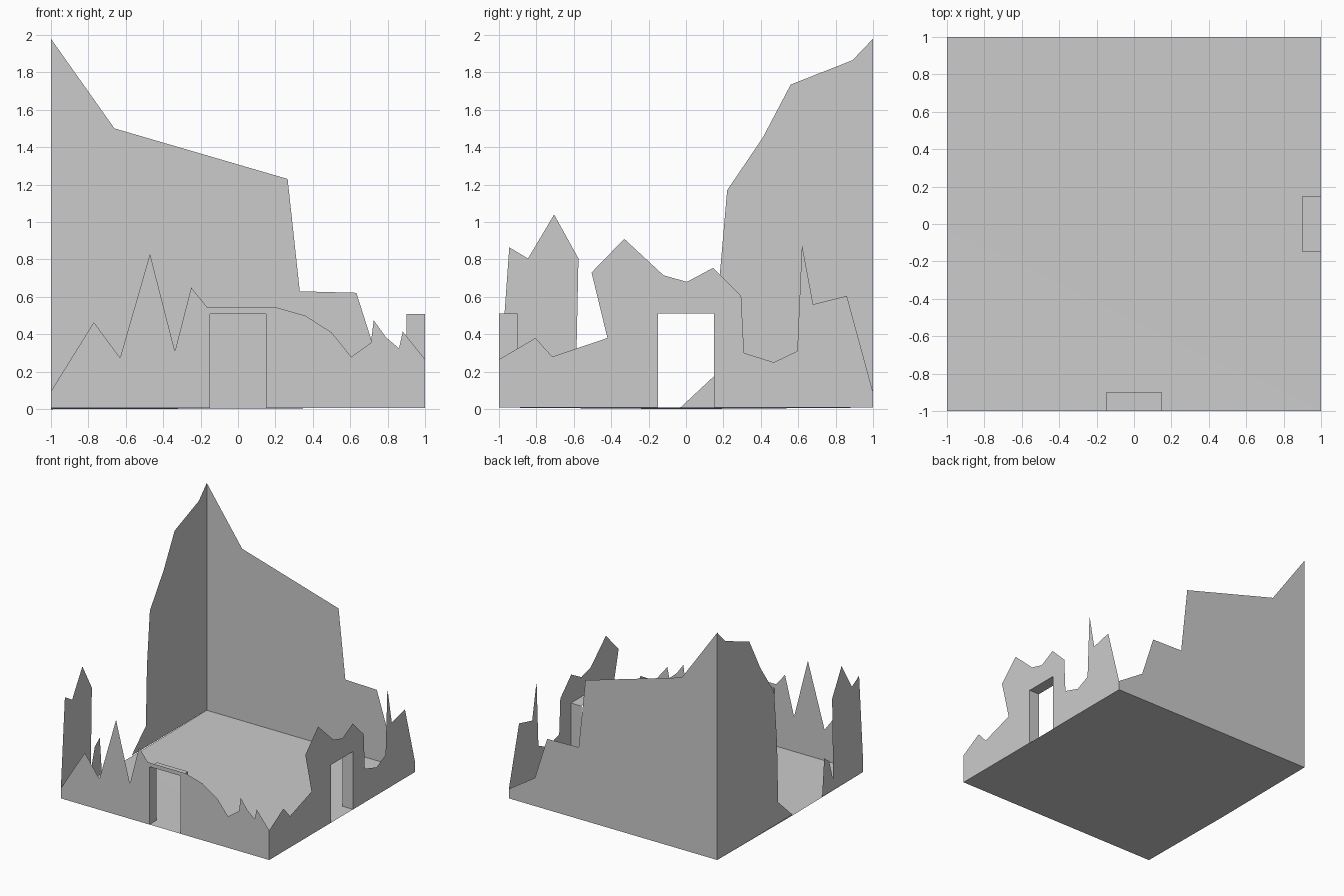
import bpy
import bmesh

if "Cube" in bpy.data.objects:
    bpy.data.objects.remove(bpy.data.objects["Cube"])

BASE = 0.008           # floor level
DOOR, HEAD, DEPTH = 0.15, 0.51, 0.10


def sheet(name, faces):
    """Single-sided sheet object from a list of polygons."""
    bm = bmesh.new()
    for poly in faces:
        bm.faces.new([bm.verts.new(p) for p in poly])
    bmesh.ops.remove_doubles(bm, verts=bm.verts, dist=1e-4)
    ngons = [f for f in bm.faces if len(f.verts) > 4]
    bmesh.ops.triangulate(bm, faces=ngons, ngon_method='EAR_CLIP')
    mesh = bpy.data.meshes.new(name)
    bm.to_mesh(mesh)
    bm.free()
    obj = bpy.data.objects.new(name, mesh)
    bpy.context.collection.objects.link(obj)
    return obj


def wall(name, top, place, door=False):
    """Ruined wall: broken top line closed down to the floor, optional doorway."""
    outline = list(top) + [(top[-1][0], BASE)]
    if door:
        outline += [(DOOR, BASE), (DOOR, HEAD), (-DOOR, HEAD), (-DOOR, BASE)]
    outline.append((top[0][0], BASE))
    sheet(name, [[place(u, z) for u, z in outline]])


def door_frame(name, place):
    """Side and head linings that run inward from the doorway."""
    path = [(-DOOR, BASE), (-DOOR, HEAD), (DOOR, HEAD), (DOOR, BASE)]
    sheet(name, [[place(*a, 0), place(*b, 0), place(*b, DEPTH), place(*a, DEPTH)]
                 for a, b in zip(path, path[1:])])


def front(u, z, d=0):
    return (u, -1 + d, z)


def right(u, z, d=0):
    return (1 - d, u, z)


def back(u, z):
    return (u, 1, z)


def left(u, z):
    return (-1, u, z)


# floor, sagging slightly at the gap in the left wall
sheet("floor", [[(-1, -1, BASE), (1, -1, BASE), (1, 1, BASE),
                 (-1, 1, BASE), (-1, -0.03, 0.0)]])

# front wall with doorway
wall("front_wall", [(-1, .095), (-.77, .465), (-.63, .275), (-.47, .83), (-.337, .31),
                    (-.25, .65), (-.165, .545), (.2, .545), (.36, .5), (.5, .41),
                    (.605, .28), (.71, .355), (.725, .475), (.79, .385), (.86, .325),
                    (.88, .415), (1, .265)], front, door=True)
door_frame("front_door_frame", front)

# right wall with doorway
wall("right_wall", [(-1, .265), (-.805, .38), (-.715, .28), (-.42, .38), (-.505, .73),
                    (-.33, .91), (-.12, .715), (.005, .68), (.145, .755), (.295, .605),
                    (.31, .3), (.47, .25), (.595, .31), (.62, .88), (.68, .56),
                    (.86, .605), (1, .09)], right, door=True)
door_frame("right_door_frame", right)

# tall back wall
wall("back_wall", [(-1, 1.98), (-.66, 1.5), (.265, 1.23), (.33, .63), (.632, .622),
                   (.75, .252), (1, .09)], back)

# left wall, broken into two pieces
wall("left_wall_tall_piece", [(-.03, .0081), (.165, .19), (.18, .71), (.22, 1.17),
                              (.41, 1.45), (.56, 1.735), (.89, 1.865), (1, 1.98)], left)
wall("left_wall_short_piece", [(-1, .095), (-.945, .865), (-.845, .805), (-.705, 1.04),
                               (-.575, .805), (-.59, .09), (-.534, .28), (-.466, .33),
                               (-.438, .0081)], left)
